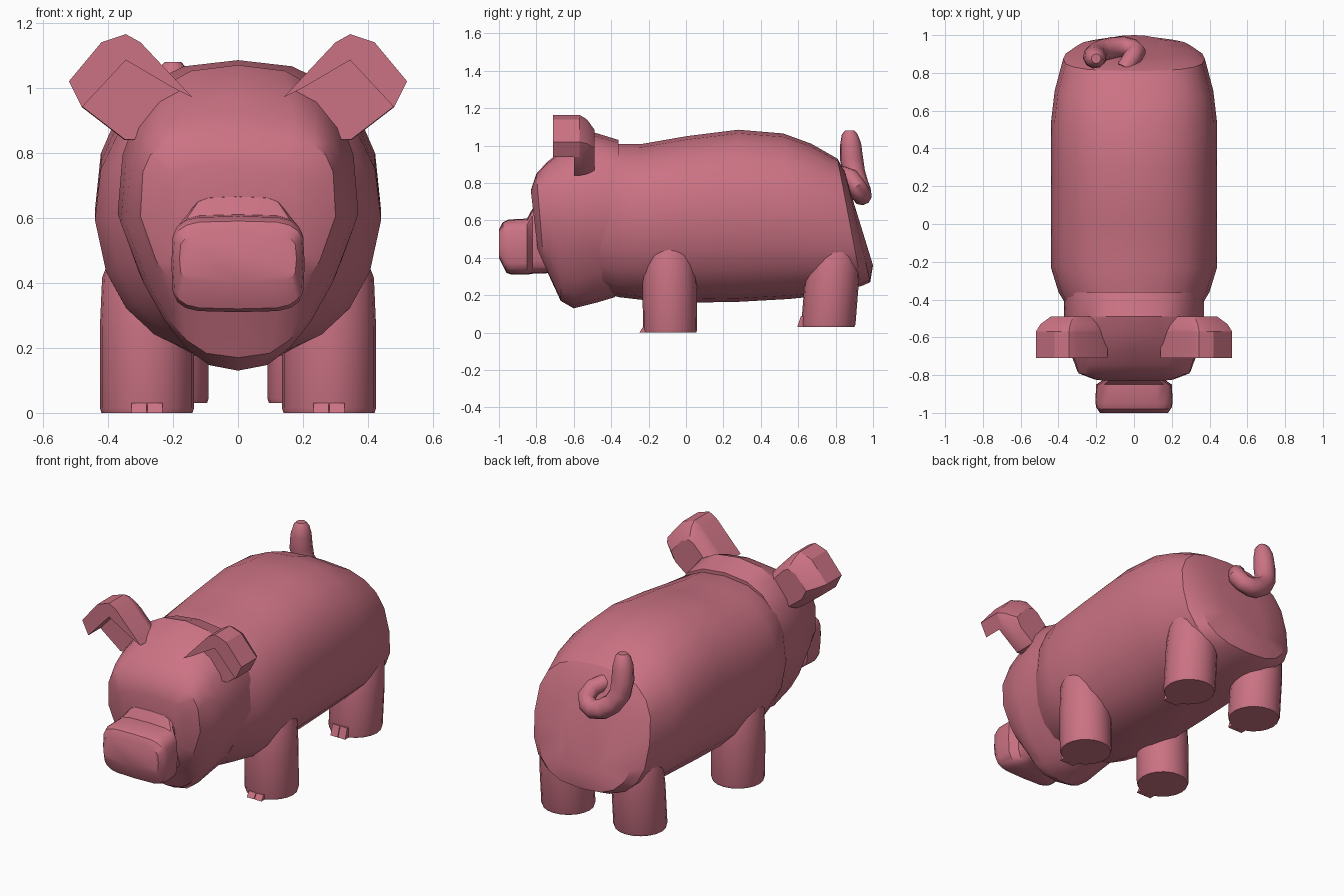
import bpy, bmesh, math
from mathutils import Vector

if "Cube" in bpy.data.objects:
    bpy.data.objects.remove(bpy.data.objects["Cube"])

pink = bpy.data.materials.new("pink")
pink.diffuse_color = (0.60, 0.17, 0.23, 1)
pink.use_nodes = True
pink.node_tree.nodes["Principled BSDF"].inputs["Base Color"].default_value = pink.diffuse_color


def finish(name, bm, angle=30):
    bmesh.ops.recalc_face_normals(bm, faces=bm.faces)
    me = bpy.data.meshes.new(name)
    bm.to_mesh(me)
    bm.free()
    ob = bpy.data.objects.new(name, me)
    bpy.context.collection.objects.link(ob)
    me.materials.append(pink)
    bpy.ops.object.select_all(action='DESELECT')
    ob.select_set(True)
    bpy.context.view_layer.objects.active = ob
    bpy.ops.object.shade_smooth_by_angle(angle=math.radians(angle))
    return ob


def loft(name, rings, angle=30):
    bm = bmesh.new()
    loops = [[bm.verts.new(p) for p in r] for r in rings]
    n = len(loops[0])
    for a, b in zip(loops, loops[1:]):
        for i in range(n):
            j = (i + 1) % n
            bm.faces.new((a[i], a[j], b[j], b[i]))
    bm.faces.new(loops[0])
    bm.faces.new(loops[-1])
    return finish(name, bm, angle)


def section(y_top, y_bot, hw, zb, zt, power, taper=0.0, n=20):
    """Upright superellipse ring that may lean in y and narrow toward the bottom."""
    pts = []
    for i in range(n):
        a = 2 * math.pi * i / n
        c, s = math.cos(a), math.sin(a)
        x = hw * math.copysign(abs(c) ** (2 / power), c)
        t = 0.5 + 0.5 * math.copysign(abs(s) ** (2 / power), s)
        x *= 1 - taper * max(0, 1 - 2 * t)
        pts.append((x, y_bot + (y_top - y_bot) * t, zb + (zt - zb) * t))
    return pts


# Body, with a slanted rump
body = [(-0.46, -0.46, 0.34, 0.22, 0.98, 2.4, 0.1), (-0.36, -0.36, 0.40, 0.19, 1.01, 2.4, 0.1),
        (-0.23, -0.23, 0.44, 0.175, 1.01, 2.4, 0.1), (0.0, 0.0, 0.44, 0.16, 1.05, 2.4, 0.1),
        (0.28, 0.28, 0.44, 0.165, 1.085, 2.4, 0.1), (0.52, 0.55, 0.44, 0.18, 1.065, 2.4, 0.1),
        (0.67, 0.74, 0.42, 0.20, 1.01, 2.5, 0.05), (0.81, 0.94, 0.375, 0.25, 0.93, 2.7, 0),
        (0.85, 0.985, 0.31, 0.27, 0.86, 2.7, 0), (0.88, 1.0, 0.15, 0.36, 0.75, 2.4, 0)]
loft("body", [section(*r) for r in body])

# Head, from the neck to the nearly flat face
head = [(-0.36, -0.38, 0.37, 0.19, 1.03, 2.5, 0.3), (-0.49, -0.48, 0.37, 0.16, 1.07, 2.5, 0.35),
        (-0.58, -0.60, 0.36, 0.13, 1.035, 2.6, 0.4), (-0.66, -0.67, 0.345, 0.17, 0.98, 3.0, 0.4),
        (-0.745, -0.73, 0.315, 0.30, 0.91, 3.8, 0.3), (-0.80, -0.76, 0.30, 0.36, 0.85, 4, 0.25),
        (-0.83, -0.79, 0.22, 0.42, 0.76, 4, 0.2)]
loft("head", [section(*r) for r in head])

# Snout
snout = [(-0.68, -0.68, 0.16, 0.32, 0.70), (-0.82, -0.82, 0.155, 0.315, 0.665),
         (-0.85, -0.85, 0.20, 0.31, 0.61), (-0.95, -0.93, 0.205, 0.31, 0.605),
         (-0.98, -0.96, 0.20, 0.32, 0.59), (-1.0, -1.0, 0.18, 0.40, 0.55)]
loft("snout", [section(*r, 4.5) for r in snout])

ear_outer = [(0.14, 0.97), (0.30, 1.14), (0.345, 1.165), (0.42, 1.14), (0.52, 1.02), (0.48, 0.94)]
ear_lip = ear_outer + [(0.345, 1.085), (0.20, 1.0)]
ear_full = ear_outer + [(0.35, 0.84), (0.25, 0.84)]


def ear_ring(outline, y, side, k=1.0):
    return [(side * (0.27 + (x - 0.27) * k), y, 0.92 + (z - 0.92) * k) for x, z in outline]


for side, tag in ((1, "right"), (-1, "left")):
    # Ear: rounded back plate with a forward lip along its inner and outer edges
    loft("ear_back_" + tag, [ear_ring(ear_full, -0.60, side, 0.98), ear_ring(ear_full, -0.57, side),
                             ear_ring(ear_full, -0.53, side, 0.9), ear_ring(ear_full, -0.49, side, 0.68)])
    loft("ear_lip_" + tag, [ear_ring(ear_lip, -0.71, side), ear_ring(ear_lip, -0.57, side)])

    # Legs: round posts running up into the body, with two small toes each
    for name, x, y0, y1, z0, top in (("front_leg_", 0.28, -0.085, -0.09, 0.0, 0.52),
                                     ("back_leg_", 0.235, 0.76, 0.80, 0.03, 0.53)):
        rings = []
        for t, r in ((0, 0.14), (0.03, 0.145), (0.5, 0.145), (0.8, 0.138), (0.94, 0.11), (1, 0.05)):
            yc = y0 + (y1 - y0) * t
            rings.append([(side * x + r * math.cos(a), yc + r * math.sin(a), z0 + (top - z0) * t)
                          for a in (2 * math.pi * i / 20 for i in range(20))])
        loft(name + tag, rings)
        height = 0.03 if z0 == 0 else 0.06
        for k in (-1, 1):
            bm = bmesh.new()
            bmesh.ops.create_cube(bm, size=1)
            for v in bm.verts:
                lean = 0.02 if v.co.z > 0 else 0
                v.co = Vector((side * x + k * 0.025 + v.co.x * 0.046,
                               y0 - 0.13 + v.co.y * 0.07 + lean,
                               z0 + (v.co.z + 0.5) * height))
            finish(name + "toe_%s_%d" % (tag, (k + 3) // 2), bm)

# Curly tail
curve = bpy.data.curves.new("tail", 'CURVE')
curve.dimensions = '3D'
curve.bevel_depth = 0.057
curve.bevel_resolution = 3
curve.use_fill_caps = True
path = [(-0.05, 0.82, 0.85, 0.8), (-0.01, 0.88, 0.83, 0.85), (0.012, 0.91, 0.785, 0.9),
        (-0.01, 0.93, 0.75, 0.9), (-0.055, 0.94, 0.735, 0.95), (-0.11, 0.935, 0.75, 1.0),
        (-0.165, 0.92, 0.79, 1.0), (-0.20, 0.90, 0.85, 1.05), (-0.208, 0.885, 0.93, 1.1),
        (-0.205, 0.88, 1.01, 1.0), (-0.20, 0.875, 1.06, 0.75), (-0.20, 0.875, 1.08, 0.45)]
sp = curve.splines.new('POLY')
sp.points.add(len(path) - 1)
for p, (x, y, z, r) in zip(sp.points, path):
    p.co = (x, y, z, 1)
    p.radius = r
tail = bpy.data.objects.new("tail", curve)
bpy.context.collection.objects.link(tail)
curve.materials.append(pink)
bpy.ops.object.select_all(action='DESELECT')
tail.select_set(True)
bpy.context.view_layer.objects.active = tail
bpy.ops.object.convert(target='MESH')
bpy.ops.object.shade_smooth_by_angle(angle=math.radians(40))
